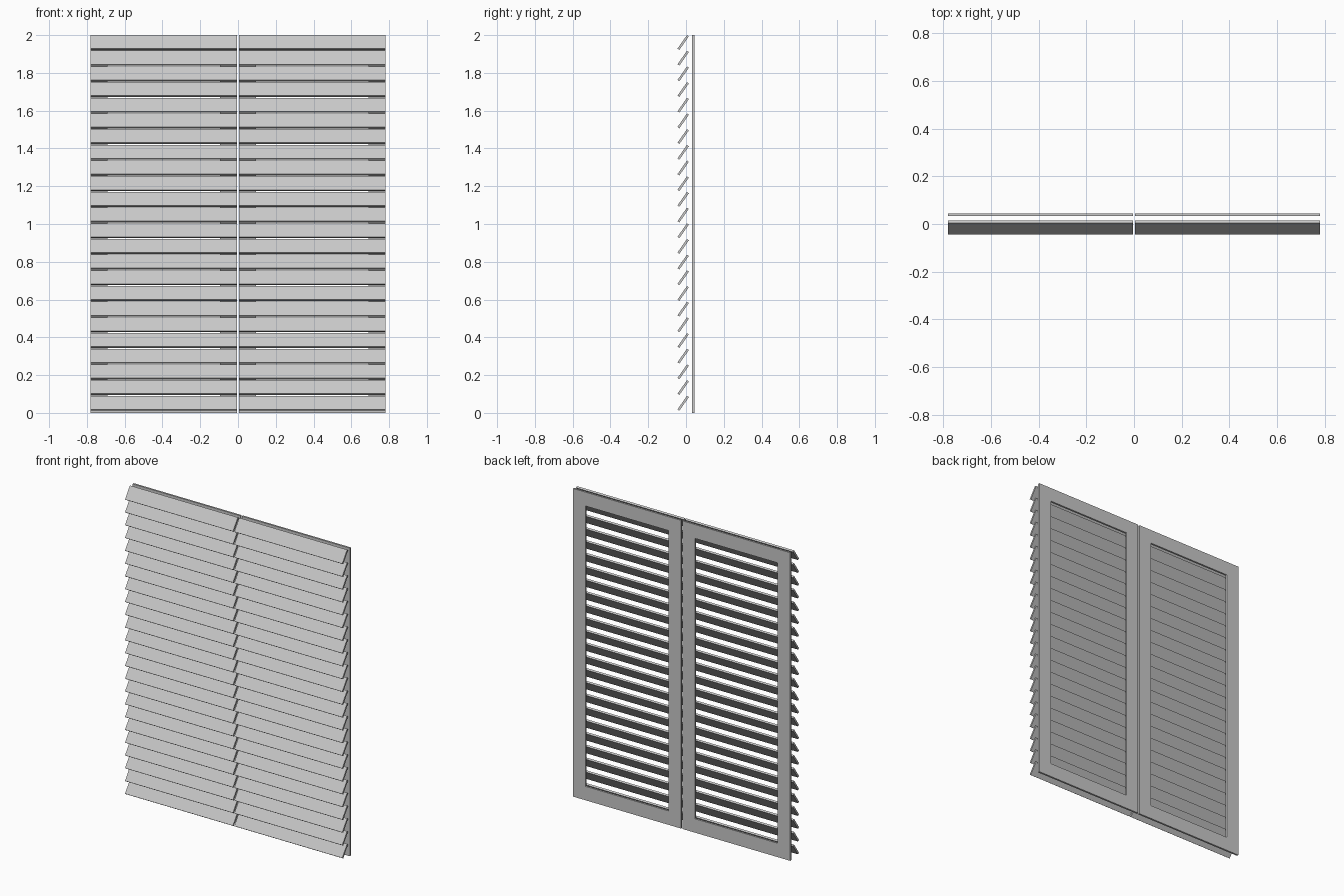
import bpy
import bmesh
from math import radians
from mathutils import Matrix

default = bpy.data.objects.get("Cube")
if default:
    bpy.data.objects.remove(default, do_unlink=True)

HEIGHT = 2.0
X_IN, X_OUT = 0.005, 0.78      # one shutter leaf, mirrored across x = 0
BORDER = 0.09
FRAME_Y, FRAME_T = 0.039, 0.012
SLATS = 24
SLAT_W, SLAT_T, TILT = 0.0875, 0.012, radians(55)
SLAT_Y, FIRST_Z, LAST_Z = -0.015, 0.051, 1.961

grey = bpy.data.materials.new("light_grey")
grey.use_nodes = True
colour = (0.58, 0.58, 0.58, 1)
grey.diffuse_color = colour
grey.node_tree.nodes["Principled BSDF"].inputs["Base Color"].default_value = colour


def add_mesh(name, bm):
    bmesh.ops.recalc_face_normals(bm, faces=bm.faces)
    mesh = bpy.data.meshes.new(name)
    bm.to_mesh(mesh)
    bm.free()
    mesh.materials.append(grey)
    obj = bpy.data.objects.new(name, mesh)
    bpy.context.collection.objects.link(obj)
    mirror = obj.modifiers.new("other_leaf", 'MIRROR')
    mirror.use_clip = False
    mirror.use_mirror_merge = False
    return obj


# Flat frame with a rectangular opening
bm = bmesh.new()


def ring(inset, y):
    x0, x1 = X_IN + inset, X_OUT - inset
    z0, z1 = inset, HEIGHT - inset
    return [bm.verts.new((x, y, z))
            for x, z in ((x0, z0), (x1, z0), (x1, z1), (x0, z1))]


front, back = FRAME_Y - FRAME_T / 2, FRAME_Y + FRAME_T / 2
loops = [ring(0, front), ring(0, back), ring(BORDER, back), ring(BORDER, front)]
for a, b in zip(loops, loops[1:] + loops[:1]):
    for i in range(4):
        j = (i + 1) % 4
        bm.faces.new((a[i], a[j], b[j], b[i]))
add_mesh("shutter_frame", bm)

# Tilted slats, lower edge towards the front
bm = bmesh.new()
for i in range(SLATS):
    z = FIRST_Z + (LAST_Z - FIRST_Z) * i / (SLATS - 1)
    place = (Matrix.Translation(((X_IN + X_OUT) / 2, SLAT_Y, z))
             @ Matrix.Rotation(TILT, 4, 'X')
             @ Matrix.Diagonal((X_OUT - X_IN, SLAT_W, SLAT_T, 1)))
    bmesh.ops.create_cube(bm, size=1, matrix=place)
add_mesh("slats", bm)
